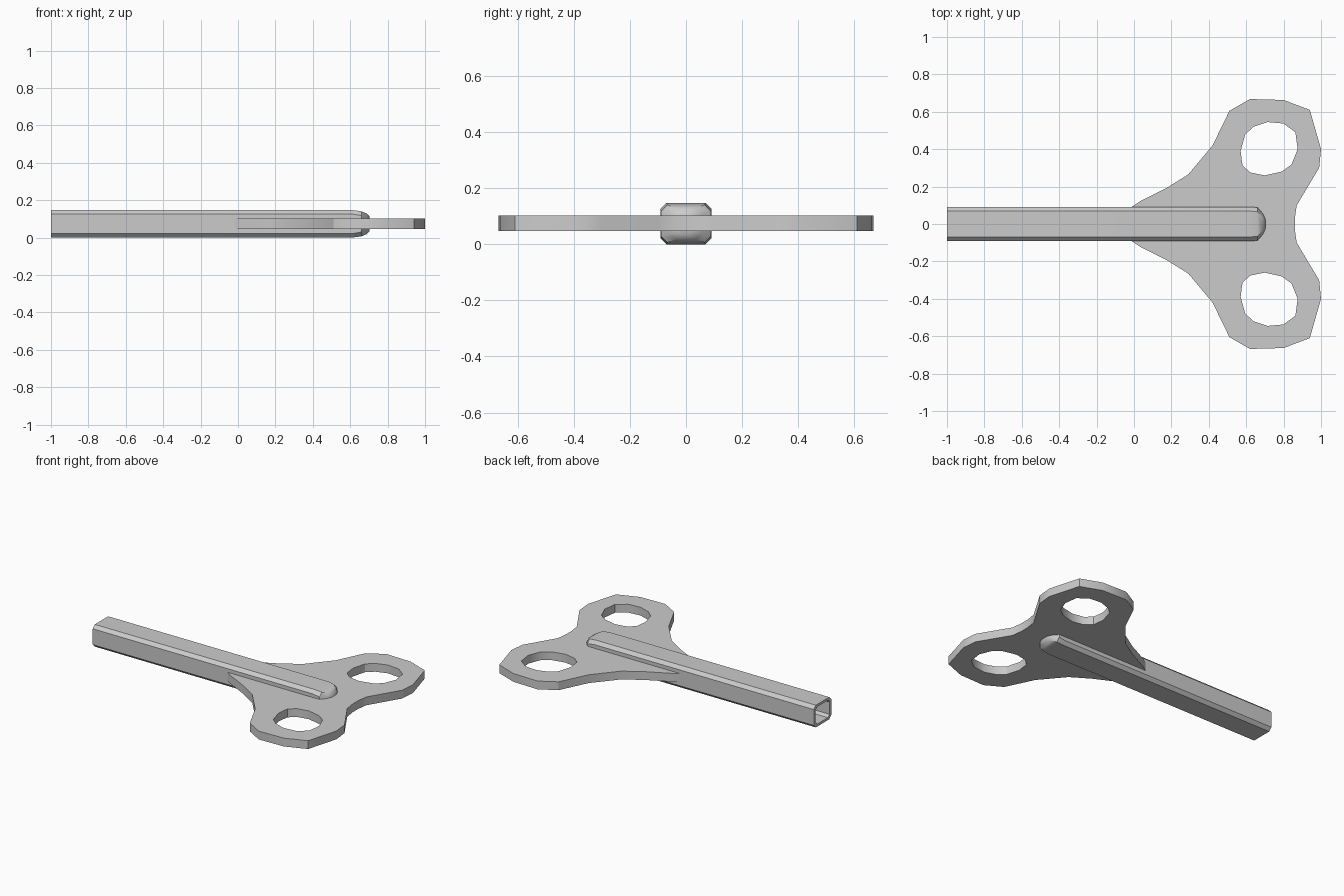
import bpy, bmesh, math

if "Cube" in bpy.data.objects:
    bpy.data.objects.remove(bpy.data.objects["Cube"])

ZC = 0.0735  # height of the key's middle plane


def smooth(obj):
    bpy.ops.object.select_all(action='DESELECT')
    obj.select_set(True)
    bpy.context.view_layer.objects.active = obj
    bpy.ops.object.shade_smooth_by_angle(angle=math.radians(32))


def section(bm, x, hy, hz, c):
    """Chamfered rectangle across the shaft at x."""
    quarter = [(hy, hz - c), (hy - c, hz)]
    pts = quarter + [(-y, z) for y, z in reversed(quarter)]
    pts += [(-y, -z) for y, z in pts]
    return [bm.verts.new((x, y, ZC + z)) for y, z in pts]


# Hollow shaft: inside of the socket, its mouth, outer walls, rounded tip
stations = [
    (0.55, 0.072, 0.057, 0.016), (-1.0, 0.072, 0.057, 0.016),
    (-1.0, 0.091, 0.0735, 0.021), (0.61, 0.091, 0.0735, 0.021),
    (0.66, 0.089, 0.067, 0.023), (0.688, 0.057, 0.055, 0.022),
    (0.703, 0.028, 0.040, 0.015),
]
bm = bmesh.new()
rings = [section(bm, *s) for s in stations]
for a, b in zip(rings, rings[1:]):
    for i in range(8):
        j = (i + 1) % 8
        bm.faces.new((a[i], a[j], b[j], b[i]))
bm.faces.new(rings[0])
bm.faces.new(rings[-1])
bmesh.ops.recalc_face_normals(bm, faces=bm.faces)
mesh = bpy.data.meshes.new("shaft")
bm.to_mesh(mesh)
bm.free()
shaft = bpy.data.objects.new("shaft", mesh)
bpy.context.collection.objects.link(shaft)
smooth(shaft)

# Flat handle: mirrored outline with two finger holes
half = [(-0.015, 0.09), (0.03, 0.12), (0.17, 0.19), (0.29, 0.265),
        (0.42, 0.42), (0.51, 0.605), (0.62, 0.668), (0.80, 0.663),
        (0.94, 0.61), (1.0, 0.40), (0.99, 0.30), (0.87, 0.10), (0.86, 0.03)]
hole = [(0.57, 0.39), (0.595, 0.48), (0.64, 0.52), (0.715, 0.545),
        (0.80, 0.537), (0.863, 0.49), (0.875, 0.40), (0.842, 0.318),
        (0.79, 0.28), (0.70, 0.26), (0.623, 0.275), (0.58, 0.313)]


def flip(pts):
    return [(x, -y) for x, y in reversed(pts)]


curve = bpy.data.curves.new("handle", 'CURVE')
curve.dimensions = '2D'
curve.fill_mode = 'BOTH'
curve.extrude = 0.0275
for loop in (half + flip(half), hole, flip(hole)):
    spline = curve.splines.new('POLY')
    spline.points.add(len(loop) - 1)
    for p, (x, y) in zip(spline.points, loop):
        p.co = (x, y, 0, 1)
    spline.use_cyclic_u = True
handle = bpy.data.objects.new("handle", curve)
handle.location.z = ZC + 0.001
bpy.context.collection.objects.link(handle)
bpy.ops.object.select_all(action='DESELECT')
handle.select_set(True)
bpy.context.view_layer.objects.active = handle
bpy.ops.object.convert(target='MESH')
handle = bpy.context.object

# Join the rim to the faces so the handle is one closed solid
bm = bmesh.new()
bm.from_mesh(handle.data)
bmesh.ops.remove_doubles(bm, verts=bm.verts, dist=0.0005)
bmesh.ops.recalc_face_normals(bm, faces=bm.faces)
bm.to_mesh(handle.data)
bm.free()
smooth(handle)
